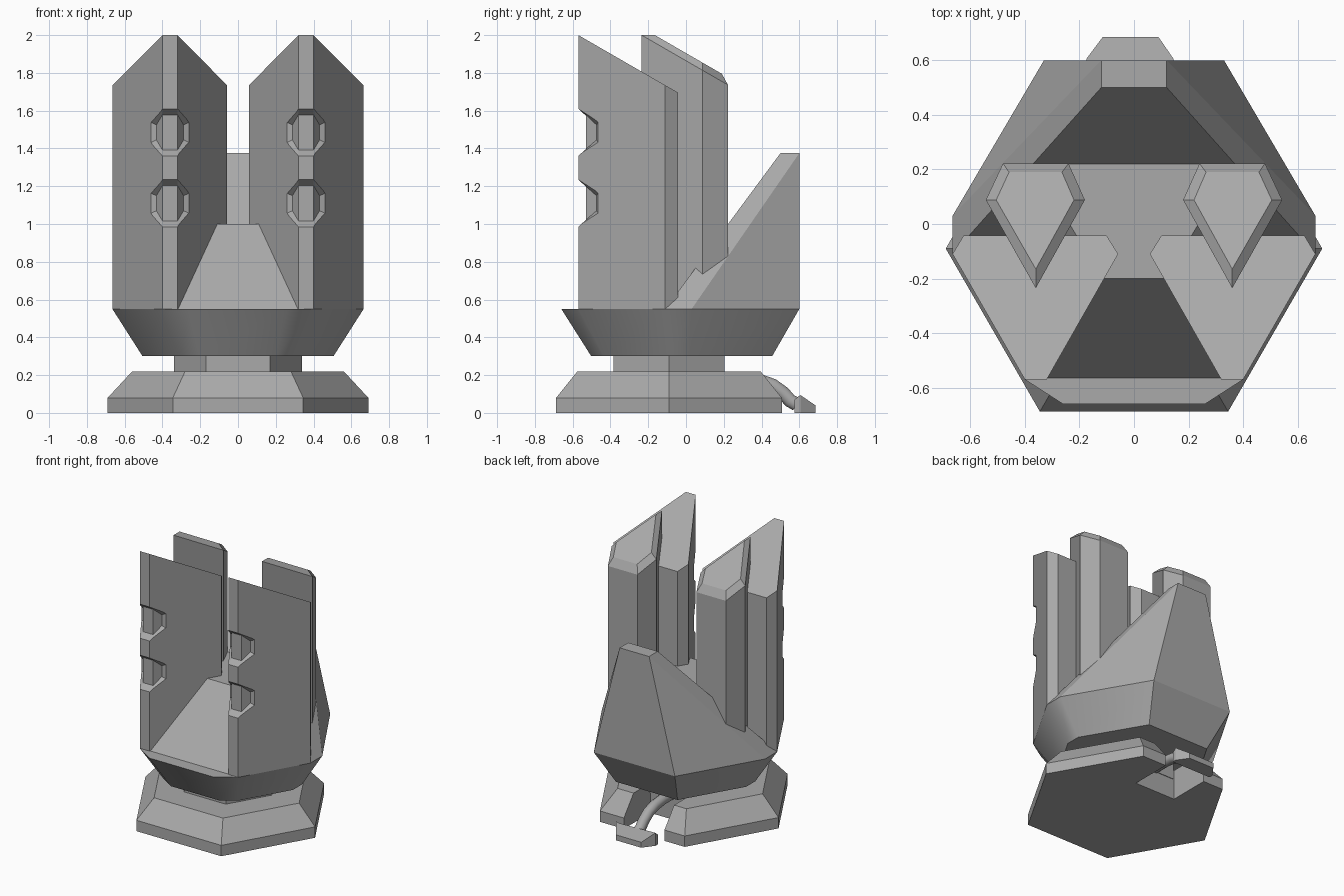
import bpy, bmesh, math
from mathutils import Vector

if "Cube" in bpy.data.objects:
    bpy.data.objects.remove(bpy.data.objects["Cube"])

grey = bpy.data.materials.new("stone_grey")
grey.diffuse_color = (0.4, 0.4, 0.4, 1)
grey.use_nodes = True
grey.node_tree.nodes["Principled BSDF"].inputs["Base Color"].default_value = grey.diffuse_color


def finish(name, bm, smooth=None):
    bmesh.ops.recalc_face_normals(bm, faces=bm.faces)
    me = bpy.data.meshes.new(name)
    bm.to_mesh(me)
    bm.free()
    ob = bpy.data.objects.new(name, me)
    bpy.context.collection.objects.link(ob)
    me.materials.append(grey)
    if smooth:
        bpy.ops.object.select_all(action='DESELECT')
        ob.select_set(True)
        bpy.context.view_layer.objects.active = ob
        bpy.ops.object.shade_smooth_by_angle(angle=math.radians(smooth))
    return ob


def loft(name, loops, smooth=None):
    """Skin a stack of equal-length loops and cap both ends."""
    bm = bmesh.new()
    rows = [[bm.verts.new(p) for p in lp] for lp in loops]
    n = len(rows[0])
    for a, b in zip(rows, rows[1:]):
        for i in range(n):
            j = (i + 1) % n
            bm.faces.new((a[i], a[j], b[j], b[i]))
    bm.faces.new(rows[0])
    bm.faces.new(rows[-1])
    return finish(name, bm, smooth)


def hull(name, half):
    """Convex block from points on the right, mirrored to the left."""
    bm = bmesh.new()
    for x, y, z in half:
        bm.verts.new((x, y, z))
        bm.verts.new((-x, y, z))
    bmesh.ops.convex_hull(bm, input=bm.verts)
    bmesh.ops.dissolve_limit(bm, angle_limit=0.02, verts=bm.verts, edges=bm.edges)
    return finish(name, bm)


def hexagon(r, z):
    return [(r * math.cos(k * math.pi / 3), -0.09 + r * math.sin(k * math.pi / 3), z) for k in range(6)]


def cut(target, cutter):
    mod = target.modifiers.new("cut", 'BOOLEAN')
    mod.operation = 'DIFFERENCE'
    mod.solver = 'EXACT'
    mod.object = cutter
    cutter.hide_render = True
    cutter.hide_set(True)


# Hexagonal base with a notch at the back, and the neck above it
base = loft("base", [hexagon(0.69, 0), hexagon(0.69, 0.08), hexagon(0.56, 0.22)])
notch = [(-0.18, 0.2), (0.15, 0.2), (0.15, 0.8), (-0.18, 0.8)]
cut(base, loft("notch_cutter", [[(x, y, z) for x, y in notch] for z in (-0.1, 0.4)]))
loft("neck", [hexagon(0.34, 0.15), hexagon(0.34, 0.32)])

# Flared cup
right = [(0.26, -0.66), (0.40, -0.57), (0.665, -0.11), (0.665, 0.03), (0.33, 0.60)]
ring = right + [(-x, y) for x, y in reversed(right)]
loft("cup", [[(x * 0.76, y * 0.76, 0.30) for x, y in ring],
             [(x, y, 0.55) for x, y in ring]], 35)

# Palm: tall back block and flat-topped middle block
hull("back_block", [(0.12, 0.6, 1.375), (0.12, 0.5, 1.375), (0.33, 0.6, 0.55),
                    (0.665, 0.03, 0.55), (0.665, -0.11, 0.55)])
hull("middle_block", [(0.115, -0.2, 1.0), (0.37, 0.22, 1.0), (0.32, -0.565, 0.55),
                      (0.50, -0.09, 0.55), (0.50, 0.22, 0.55)])

SLOPE = 0.577
front = [(0.32, -0.57), (0.40, -0.57), (0.665, -0.11), (0.625, -0.043), (0.10, -0.043), (0.058, -0.11)]
rear = [(0.36, -0.235), (0.543, 0.088), (0.48, 0.222), (0.24, 0.222), (0.18, 0.088)]
rear_top = [(0.36, -0.165), (0.505, 0.088), (0.458, 0.19), (0.264, 0.19), (0.22, 0.088)]
# Half of the dent outline, as x and z offsets from its centre
dent = [(0.04, 0.125), (0.10, 0.0525), (0.10, -0.0525), (0.04, -0.125)]
dent_in = [(0.04, 0.093), (0.072, 0.04), (0.072, -0.04), (0.04, -0.093)]


def ridge(half, s, zc, depth):
    pts = half + [(-x, z) for x, z in reversed(half)]
    return [Vector((s * 0.36 + x, -0.57 + depth + (abs(x) - 0.04) * 1.74, zc + z)) for x, z in pts]


def dent_cutter(name, s, zc):
    inner = ridge(dent_in, s, zc, 0.04)
    outer = [i + (o - i) * 1.4 for i, o in zip(inner, ridge(dent, s, zc, 0))]
    bm = bmesh.new()
    a, b = ([bm.verts.new(p) for p in lp] for lp in (inner, outer))
    for i in range(8):
        j = (i + 1) % 8
        bm.faces.new((a[i], a[j], b[j], b[i]))
    for v in (a, b):
        for q in ((0, 1, 2, 3), (0, 3, 4, 7), (4, 5, 6, 7)):
            bm.faces.new([v[k] for k in q])
    return finish(name, bm)


for side, s in (("right", 1), ("left", -1)):
    # Front pillar with a slanted top and two dents on its ridge
    pillar = loft("front_pillar_" + side, [
        [(s * x, y, 0.55) for x, y in front],
        [(s * x, y, 2.0 - (y + 0.57) * SLOPE) for x, y in front]])
    for k, zc in enumerate((1.485, 1.11)):
        cut(pillar, dent_cutter(f"dent_cutter_{side}_{k}", s, zc))
    # Rear pillar with a bevelled slanted top
    loft("rear_pillar_" + side, [
        [(s * x, y, 0.6) for x, y in rear],
        [(s * x, y, 2.0 - (y + 0.235) * SLOPE) for x, y in rear],
        [(s * x, y, 2.0 - (y + 0.165) * SLOPE) for x, y in rear_top]])

# Foot plug behind the base
wide = [(-0.175, 0.575), (0.145, 0.575), (0.145, 0.605), (0.09, 0.685), (-0.115, 0.685), (-0.175, 0.605)]
heights = (0.07, 0.07, 0.095, 0.04, 0.04, 0.095)
loft("foot", [[(x, y, 0) for x, y in wide],
              [(x, y, h) for (x, y), h in zip(wide, heights)]])

# Curved pipe from the neck to the foot
path = [(0.18, 0.18), (0.30, 0.18), (0.39, 0.17), (0.46, 0.145), (0.515, 0.105), (0.55, 0.065), (0.585, 0.045)]
loops = []
for i, (y, z) in enumerate(path):
    p, q = path[max(i - 1, 0)], path[min(i + 1, len(path) - 1)]
    t = Vector((0, q[0] - p[0], q[1] - p[1])).normalized()
    n = Vector((0, -t.z, t.y))
    loops.append([Vector((-0.015, y, z)) + 0.038 * (Vector((math.cos(a), 0, 0)) + n * math.sin(a))
                  for a in (k * math.pi / 5 for k in range(10))])
loft("pipe", loops, 50)
